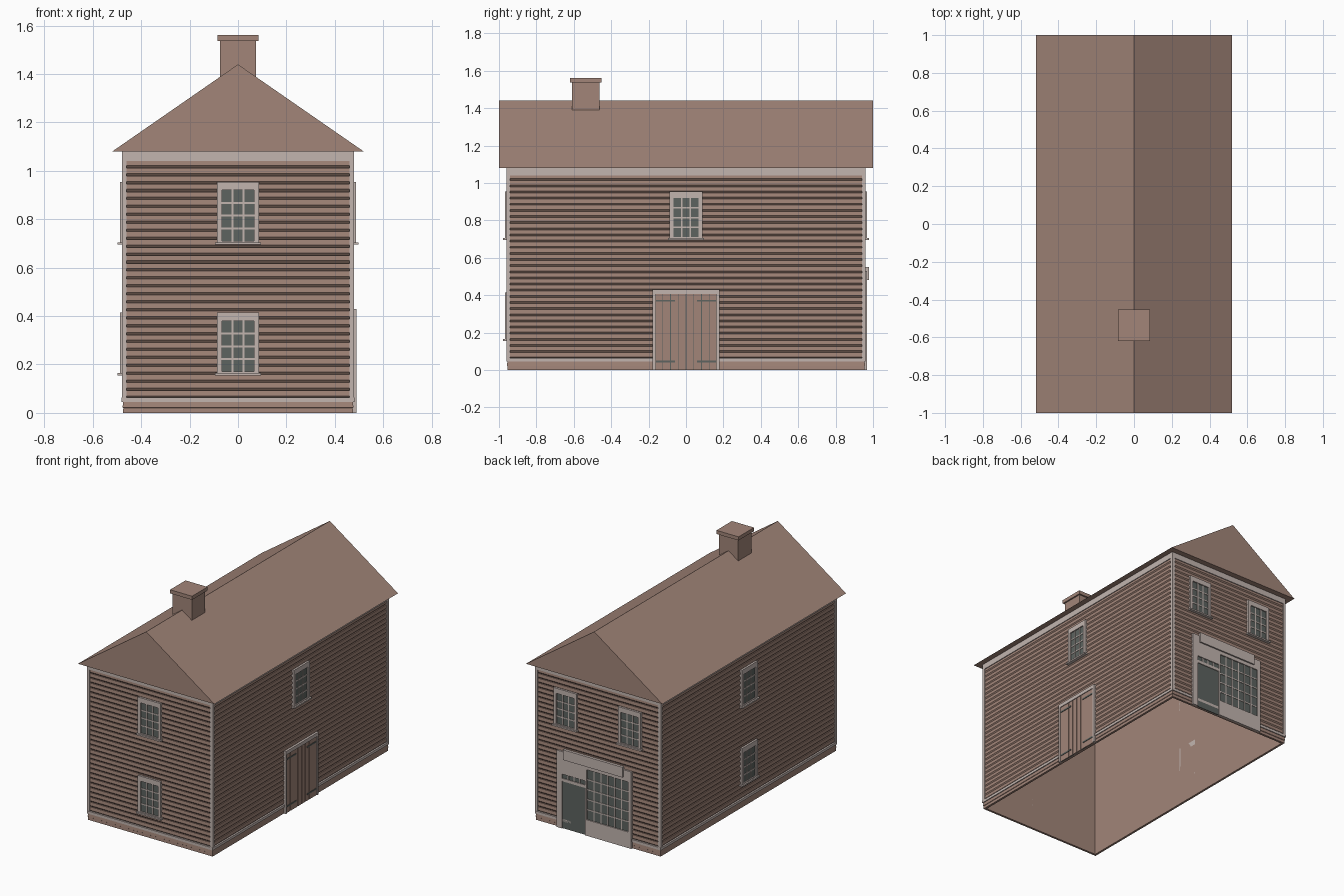
import bpy, bmesh, math
from mathutils import Matrix, Vector

if "Cube" in bpy.data.objects:
    bpy.data.objects.remove(bpy.data.objects["Cube"])

HX, HY = 0.48, 0.96          # half width and half length of the walls
EAVE, RIDGE = 1.08, 1.44
FRONT, RIGHT, BACK, LEFT = range(4)
WALL = {FRONT: HY, RIGHT: HX, BACK: HY, LEFT: HX}
SPAN = {FRONT: HX, RIGHT: HY, BACK: HX, LEFT: HY}


def material(name, color):
    m = bpy.data.materials.new(name)
    m.use_nodes = True
    m.diffuse_color = (*color, 1)
    m.node_tree.nodes["Principled BSDF"].inputs["Base Color"].default_value = (*color, 1)
    return m


BROWN = material("warm_brown", (0.36, 0.235, 0.19))
TRIM = material("pale_trim", (0.54, 0.46, 0.43))
DARK = material("dark_glass", (0.11, 0.125, 0.115))


def finish(name, bm, mat):
    mesh = bpy.data.meshes.new(name)
    bm.to_mesh(mesh)
    bm.free()
    mesh.materials.append(mat)
    obj = bpy.data.objects.new(name, mesh)
    bpy.context.collection.objects.link(obj)
    return obj


def boxes(name, mat, side, items):
    """Boxes on one wall: (u0, u1, out0, out1, z0, z1), out measured from the wall plane."""
    bm = bmesh.new()
    turn = Matrix.Rotation(side * math.pi / 2, 4, 'Z')
    for u0, u1, a, b, z0, z1 in items:
        a, b = a + WALL[side], b + WALL[side]
        mid = Vector(((u0 + u1) / 2, -(a + b) / 2, (z0 + z1) / 2))
        size = Matrix.Diagonal((u1 - u0, b - a, z1 - z0, 1))
        bmesh.ops.create_cube(bm, size=1, matrix=turn @ Matrix.Translation(mid) @ size)
    return finish(name, bm, mat)


def grid_bars(u0, u1, z0, z1, cols, rows, out, w=0.004):
    """Glazing bars dividing an opening into panes."""
    bars = []
    for i in range(1, cols):
        u = u0 + (u1 - u0) * i / cols
        bars.append((u - w, u + w, -0.01, out, z0, z1))
    for j in range(1, rows):
        z = z0 + (z1 - z0) * j / rows
        bars.append((u0, u1, -0.01, out - 0.0005, z - w, z + w))
    return bars


def surround(u0, u1, z0, z1, iu0, iu1, iz0, iz1, out):
    """Four boards around an opening."""
    return [(u0, iu0, -0.02, out, z0, z1), (iu1, u1, -0.02, out, z0, z1),
            (iu0, iu1, -0.02, out, iz1, z1), (iu0, iu1, -0.02, out, z0, iz0)]


def window(name, side, u, z):
    w, g = 0.087, 0.067
    parts = surround(u - w, u + w, z, z + 0.26, u - g, u + g, z + 0.015, z + 0.225, 0.008)
    parts += grid_bars(u - g, u + g, z + 0.015, z + 0.225, 3, 4, 0.003)
    parts.append((u - 0.095, u + 0.095, -0.01, 0.018, z, z + 0.01))
    boxes(name + "_frame", TRIM, side, parts)
    boxes(name + "_glass", DARK, side, [(u - g, u + g, -0.008, 0.0, z + 0.015, z + 0.225)])


# Walls: one lapped profile lofted round the house, with a plain inner lining and open bottom
profile = [(0.02, EAVE), (0.02, 0), (0.005, 0), (0.006, 0.02), (0.003, 0.022), (0.005, 0.045)]
COURSES, LOW, HIGH = 30, 0.06, 1.045
pitch = (HIGH - LOW) / COURSES
for i in range(COURSES):
    z = LOW + i * pitch
    profile += [(0.013, z), (0.004, z + pitch * 0.32), (0.006, z + pitch)]
profile.append((0.006, EAVE))
bm = bmesh.new()
rings = []
for inset, z in profile:
    x, y = HX - inset, HY - inset
    rings.append([bm.verts.new(p) for p in ((-x, -y, z), (x, -y, z), (x, y, z), (-x, y, z))])
for low, high in zip(rings, rings[1:]):
    for k in range(4):
        n = (k + 1) % 4
        bm.faces.new((low[k], low[n], high[n], high[k]))
finish("clapboard_walls", bm, BROWN)

# Corner boards, frieze and water table on every side
for side, label in enumerate(("front", "right", "back", "left")):
    s = SPAN[side]
    boxes(label + "_wall_trim", TRIM, side, [
        (-s, -s + 0.02, -0.012, 0, 0.045, EAVE), (s - 0.02, s, -0.012, 0, 0.045, EAVE),
        (-s, s, -0.012, 0, 1.04, EAVE), (-s, s, -0.012, 0.001, 0.045, 0.063)])

# Gable roof as a closed prism
bm = bmesh.new()
ends = [[bm.verts.new((x, y, z)) for x, z in ((-0.52, EAVE), (0.52, EAVE), (0, RIDGE))]
        for y in (-1, 1)]
bm.faces.new(ends[0])
bm.faces.new(ends[1][::-1])
for k in range(3):
    n = (k + 1) % 3
    bm.faces.new((ends[0][n], ends[0][k], ends[1][k], ends[1][n]))
finish("gable_roof", bm, BROWN)

# Chimney stack and cap
bm = bmesh.new()
for hx, hy, z0, z1 in ((0.074, 0.073, 1.3, 1.54), (0.084, 0.084, 1.537, 1.562)):
    bmesh.ops.create_cube(bm, size=1, matrix=Matrix.Translation((0, -0.536, (z0 + z1) / 2))
                          @ Matrix.Diagonal((2 * hx, 2 * hy, z1 - z0, 1)))
finish("chimney", bm, BROWN)

# Windows
UP, DOWN = 0.695, 0.155
window("front_upper_window", FRONT, 0, UP)
window("front_lower_window", FRONT, 0, DOWN)
window("right_window", RIGHT, 0, UP)
window("left_upper_window", LEFT, 0, UP)
window("left_lower_window", LEFT, 0, DOWN)
for u, label in ((-0.245, "a"), (0.245, "b")):
    window("back_upper_window_" + label, BACK, u, UP)

# Plank double door with strap hinges
boxes("plank_door_frame", TRIM, RIGHT, [
    (-0.178, -0.165, -0.02, 0.01, 0, 0.43), (0.165, 0.178, -0.02, 0.01, 0, 0.43),
    (-0.165, 0.165, -0.02, 0.01, 0.405, 0.43)])
boxes("plank_door_backing", DARK, RIGHT, [(-0.165, 0.165, -0.01, 0.002, 0, 0.405)])
plank = 0.33 / 8
boxes("door_planks", BROWN, RIGHT, [
    (-0.165 + i * plank + 0.002, -0.165 + (i + 1) * plank - 0.002, -0.01, 0.005, 0, 0.405)
    for i in range(8)])
boxes("strap_hinges", DARK, RIGHT, [
    (min(a, b), max(a, b), 0, 0.008, z - 0.005, z + 0.005)
    for a, b in ((-0.16, -0.06), (0.06, 0.16)) for z in (0.045, 0.37)])

# Shop front: posts, fascia, glazed door with transom, and display window
shop = [
    (-0.31, -0.268, -0.02, 0.008, 0, 0.53), (0.235, 0.26, -0.02, 0.008, 0, 0.53),
    (-0.268, 0.235, -0.02, 0.008, 0.455, 0.53),      # head
    (-0.092, -0.08, -0.02, 0.008, 0, 0.455),         # middle post
    (-0.08, 0.235, -0.02, 0.008, 0, 0.11),           # panel below the display window
    (-0.268, -0.092, -0.02, 0.008, 0.375, 0.455),    # panel over the transom
    (-0.268, -0.092, -0.02, 0.006, 0.325, 0.345)]    # transom bar
shop += grid_bars(-0.08, 0.235, 0.11, 0.455, 6, 5, 0.004)
shop += grid_bars(-0.268, -0.092, 0.345, 0.375, 4, 1, 0.004)
boxes("shop_front_frame", TRIM, BACK, shop)
boxes("shop_fascia", TRIM, BACK, [(-0.255, 0.2, 0, 0.018, 0.48, 0.55)])
boxes("display_glass", DARK, BACK, [(-0.08, 0.235, -0.01, 0.001, 0.11, 0.455)])
boxes("shop_door", DARK, BACK, [(-0.268, -0.092, -0.01, 0.001, 0, 0.375)])
